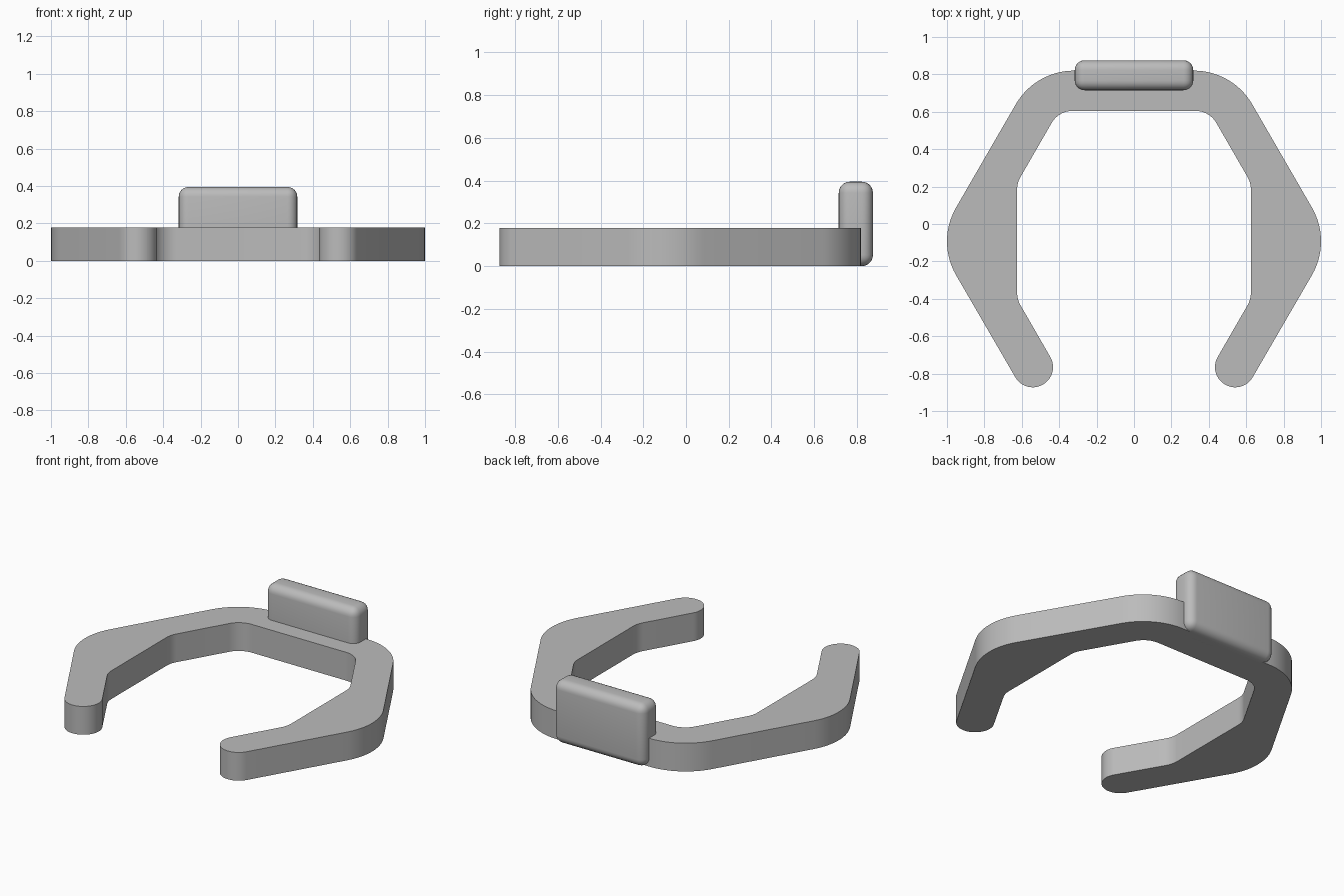
import bpy, bmesh, math
from mathutils import Vector

if "Cube" in bpy.data.objects:
    bpy.data.objects.remove(bpy.data.objects["Cube"])

grey = bpy.data.materials.new("grey plastic")
grey.diffuse_color = (0.5, 0.5, 0.5, 1)
grey.use_nodes = True
grey.node_tree.nodes["Principled BSDF"].inputs["Base Color"].default_value = grey.diffuse_color


def finish(name, bm):
    bmesh.ops.recalc_face_normals(bm, faces=bm.faces)
    mesh = bpy.data.meshes.new(name)
    bm.to_mesh(mesh)
    bm.free()
    mesh.materials.append(grey)
    ob = bpy.data.objects.new(name, mesh)
    bpy.context.collection.objects.link(ob)
    bpy.ops.object.select_all(action='DESELECT')
    ob.select_set(True)
    bpy.context.view_layer.objects.active = ob
    return ob


def fillet(prev, corner, nxt, r, steps=14):
    """Points of an arc of radius r that rounds one corner."""
    a, b = (prev - corner).normalized(), (nxt - corner).normalized()
    half = a.angle(b) / 2
    centre = corner + (a + b).normalized() * (r / math.sin(half))
    start = corner + a * (r / math.tan(half)) - centre
    end = corner + b * (r / math.tan(half)) - centre
    sweep = start.angle(end)
    return [centre + (start * math.sin(sweep * (1 - i / steps)) + end * math.sin(sweep * i / steps))
            / math.sin(sweep) for i in range(steps + 1)]


# Right half of the open ring outline: (x, y, corner radius)
tip, tip_r = Vector((0.541, -0.765)), 0.108
along, side = Vector((-0.5, -0.866)), Vector((0.866, -0.5))
tip_out = tip + (along + side) * tip_r
tip_in = tip + (along - side) * tip_r
corners = [(0.528, 0.82, 0.36), (1.056, -0.093, 0.36),
           (*tip_out, tip_r * 0.999), (*tip_in, tip_r * 0.999),
           (0.625, -0.403, 0.14), (0.625, 0.22, 0.14), (0.403, 0.605, 0.13)]
pts = [Vector((0, 0.82))] + [Vector(c[:2]) for c in corners] + [Vector((0, 0.605))]
half_outline = []
for i, c in enumerate(corners, 1):
    half_outline += fillet(pts[i - 1], pts[i], pts[i + 1], c[2])
outline = half_outline + [Vector((-p.x, p.y)) for p in reversed(half_outline)]

# Ring: outline extruded upwards
bm = bmesh.new()
face = bm.faces.new([bm.verts.new((p.x, p.y, 0)) for p in outline])
top = bmesh.ops.extrude_face_region(bm, geom=[face])
bmesh.ops.translate(bm, vec=(0, 0, 0.178),
                    verts=[v for v in top["geom"] if isinstance(v, bmesh.types.BMVert)])
finish("open_ring", bm)
bpy.ops.object.shade_smooth_by_angle(angle=math.radians(30))

# Thumb tab: rounded block standing at the back of the ring
bm = bmesh.new()
bmesh.ops.create_cube(bm, size=1)
bmesh.ops.scale(bm, vec=(0.634, 0.16, 0.395), verts=bm.verts)
bmesh.ops.translate(bm, vec=(0, 0.795, 0.1975), verts=bm.verts)
bmesh.ops.bevel(bm, geom=bm.edges[:], offset=0.052, segments=6, profile=0.5, affect='EDGES')
finish("rounded_tab", bm)
bpy.ops.object.shade_smooth_by_angle(angle=math.radians(30))
